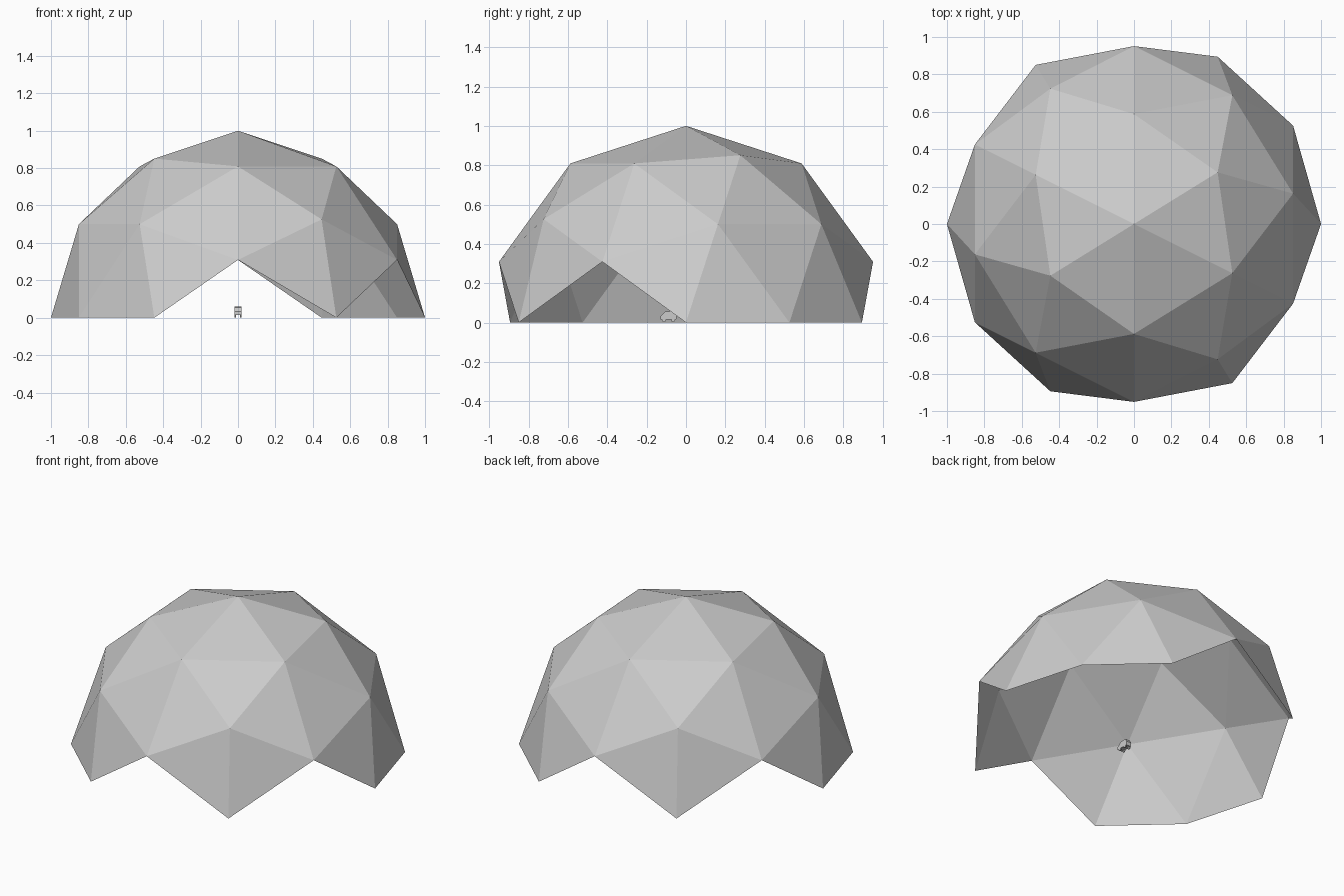
import bpy, bmesh, math
from mathutils import Vector, Matrix

cube = bpy.data.objects.get("Cube")
if cube:
    bpy.data.objects.remove(cube, do_unlink=True)


def make_material(name, rgb):
    mat = bpy.data.materials.new(name)
    mat.use_nodes = True
    mat.diffuse_color = (*rgb, 1)
    mat.node_tree.nodes["Principled BSDF"].inputs["Base Color"].default_value = (*rgb, 1)
    return mat


grey = make_material("light_grey", (0.6, 0.6, 0.6))


def finish(bm, name):
    mesh = bpy.data.meshes.new(name)
    bm.to_mesh(mesh)
    bm.free()
    mesh.materials.append(grey)
    obj = bpy.data.objects.new(name, mesh)
    bpy.context.collection.objects.link(obj)
    return obj


# Dome shell: edge-up icosahedron, split once, pushed to the sphere, upper faces kept
golden = (1 + math.sqrt(5)) / 2
bm = bmesh.new()
for a in (-1, 1):
    for b in (-golden, golden):
        for p in ((a, 0, b), (0, b, a), (b, a, 0)):
            bm.verts.new(p)
bmesh.ops.convex_hull(bm, input=bm.verts[:])
bmesh.ops.subdivide_edges(bm, edges=bm.edges[:], cuts=1, use_grid_fill=True)
for v in bm.verts:
    v.co.normalize()
below = [f for f in bm.faces if min(v.co.z for v in f.verts) < -0.01]
bmesh.ops.delete(bm, geom=below, context='FACES')
bmesh.ops.rotate(bm, verts=bm.verts[:], matrix=Matrix.Rotation(math.atan(1 / golden), 3, 'Z'))
bmesh.ops.recalc_face_normals(bm, faces=bm.faces[:])
# An open shell may come out inverted: point the faces outward
for f in bm.faces:
    if f.normal.dot(f.calc_center_median()) < 0:
        f.normal_flip()
finish(bm, "dome_shell")

# Car body: side profile (y, z) extruded across x
profile = [(-0.13, 0.015), (-0.13, 0.032), (-0.107, 0.055), (-0.06, 0.06),
           (-0.047, 0.038), (-0.05, 0.015)]
half_width = 0.018
bm = bmesh.new()
side = bm.faces.new([bm.verts.new((-half_width, y, z)) for y, z in profile])
ext = bmesh.ops.extrude_face_region(bm, geom=[side])
moved = [g for g in ext["geom"] if isinstance(g, bmesh.types.BMVert)]
bmesh.ops.translate(bm, verts=moved, vec=(2 * half_width, 0, 0))
bmesh.ops.recalc_face_normals(bm, faces=bm.faces[:])
finish(bm, "car_body")

# Car wheels
for x, side_name in ((0.015, "left"), (-0.015, "right")):
    for y, end_name in ((-0.112, "front"), (-0.065, "rear")):
        bm = bmesh.new()
        place = Matrix.Translation(Vector((x, y, 0.012))) @ Matrix.Rotation(math.pi / 2, 4, 'Y')
        bmesh.ops.create_cone(bm, cap_ends=True, segments=8, radius1=0.01, radius2=0.01,
                              depth=0.008, matrix=place)
        finish(bm, f"car_wheel_{end_name}_{side_name}")
